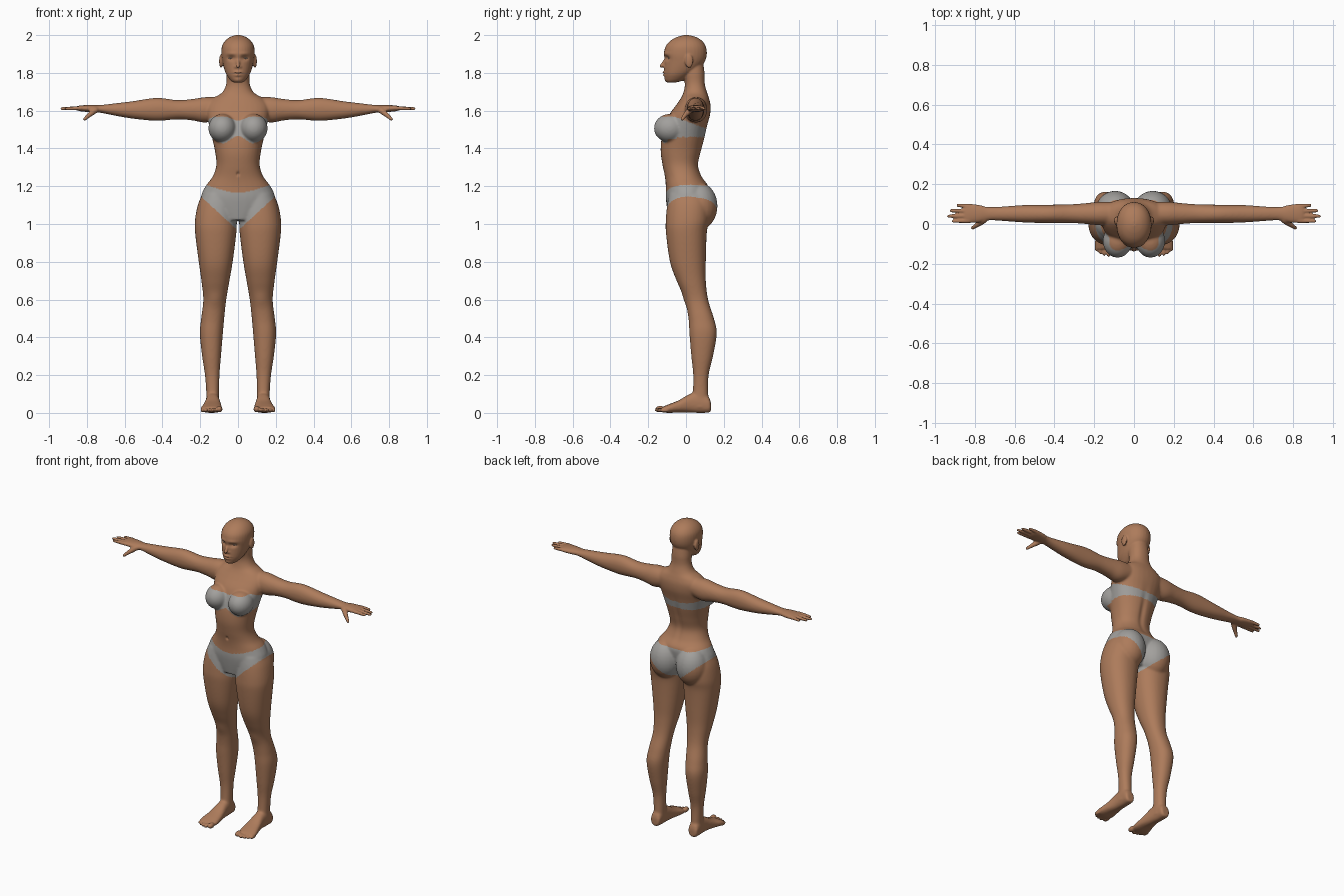
import bpy, bmesh, math
from mathutils import Vector, Matrix
from mathutils.bvhtree import BVHTree

if "Cube" in bpy.data.objects:
    bpy.data.objects.remove(bpy.data.objects["Cube"])

VOXEL = 0.005


def material(name, rgb):
    m = bpy.data.materials.new(name)
    m.diffuse_color = (*rgb, 1)
    m.use_nodes = True
    m.node_tree.nodes["Principled BSDF"].inputs["Base Color"].default_value = m.diffuse_color
    return m


skin = material("skin", (0.42, 0.20, 0.105))
cloth = material("grey_cloth", (0.36, 0.35, 0.335))
eye_mat = material("eye_pale", (0.50, 0.38, 0.31))

form = bmesh.new()


def spline(rows, steps=6):
    """Catmull-Rom through tuples of numbers."""
    pts = [rows[0]] + list(rows) + [rows[-1]]
    out = []
    for i in range(1, len(pts) - 2):
        for s in range(steps):
            t = s / steps
            out.append([0.5 * (2 * b + (c - a) * t + (2 * a - 5 * b + 4 * c - d) * t * t
                               + (3 * b - a - 3 * c + d) * t ** 3)
                        for a, b, c, d in zip(*pts[i - 1:i + 3])])
    return out + [list(rows[-1])]


def loft(axis, rows, side=1, power=2.2, n=32):
    """Rows are (position, a_min, a_max, b_min, b_max); rounded sections along an axis."""
    rings = []
    for t, a0, a1, b0, b1 in spline(rows):
        ring = []
        for k in range(n):
            ang = 2 * math.pi * k / n
            c, s = math.cos(ang), math.sin(ang)
            u = math.copysign(abs(c) ** (2 / power), c)
            v = math.copysign(abs(s) ** (2 / power), s)
            a = (a0 + a1) / 2 + u * (a1 - a0) / 2
            b = (b0 + b1) / 2 + v * (b1 - b0) / 2
            p = {"x": (t, b, a), "y": (a, t, b), "z": (a, b, t)}[axis]
            ring.append(form.verts.new((p[0] * side, p[1], p[2])))
        rings.append(ring)
    for r, q in zip(rings, rings[1:]):
        for k in range(n):
            form.faces.new((r[k], r[k - 1], q[k - 1], q[k]))
    form.faces.new(rings[0])
    form.faces.new(rings[-1])


def ball(center, radii, side=1, bm=None, rot=0.0):
    m = Matrix.Translation((center[0] * side, center[1], center[2])) @ \
        Matrix.Rotation(rot * side, 4, "Z") @ Matrix.Diagonal((*radii, 1))
    bmesh.ops.create_uvsphere(form if bm is None else bm, u_segments=24, v_segments=16,
                              radius=1, matrix=m)


def digit(p, q, r0, r1, side):
    """Tapered finger with round ends."""
    p, q = Vector((p[0] * side, *p[1:])), Vector((q[0] * side, *q[1:]))
    d = q - p
    m = Matrix.Translation((p + q) / 2) @ d.to_track_quat("Z", "Y").to_matrix().to_4x4()
    bmesh.ops.create_cone(form, cap_ends=True, segments=16, radius1=r0, radius2=r1,
                          depth=d.length, matrix=m)
    ball(p, (r0,) * 3)
    ball(q, (r1,) * 3)


# Torso and neck: height, half width, front, back
torso = [(1.02, .10, -.09, .07), (1.08, .17, -.10, .10), (1.14, .196, -.107, .115),
         (1.20, .172, -.107, .118), (1.25, .135, -.112, .085), (1.31, .115, -.124, .066),
         (1.38, .121, -.134, .08), (1.45, .136, -.13, .098), (1.52, .153, -.112, .113),
         (1.58, .165, -.088, .128), (1.63, .165, -.052, .13), (1.665, .135, -.028, .122),
         (1.695, .085, -.014, .112), (1.74, .063, -.006, .10), (1.80, .06, -.015, .098),
         (1.86, .055, -.02, .09)]
loft("z", [(z, -w, w, f, b) for z, w, f, b in torso])

# Head
head = [(1.748, .022, -.098, -.06), (1.76, .04, -.109, -.015), (1.79, .061, -.115, .03),
        (1.82, .073, -.116, .07), (1.86, .083, -.114, .10), (1.90, .088, -.117, .11),
        (1.94, .085, -.108, .105), (1.97, .068, -.083, .085), (1.99, .042, -.047, .052),
        (2.0, .012, -.012, .015)]
loft("z", [(z, -w, w, f, b) for z, w, f, b in head], power=2.1)

for s in (1, -1):
    # Ear, bust, glute
    ball((.09, .016, 1.862), (.010, .022, .036), s)
    ball((.083, -.085, 1.507), (.074, .085, .076), s)
    ball((.095, .068, 1.095), (.099, .099, .125), s)
    # Leg
    loft("z", [(1.16, .01, .188, -.09, .115), (1.10, .006, .213, -.10, .125),
               (1.02, .006, .228, -.107, .122), (.95, .009, .227, -.106, .11),
               (.80, .028, .208, -.085, .105), (.70, .045, .194, -.05, .105),
               (.60, .062, .184, -.006, .117), (.50, .073, .195, .013, .148),
               (.42, .08, .202, .018, .163), (.30, .09, .19, .028, .143),
               (.20, .098, .175, .038, .12), (.10, .10, .168, .035, .118),
               (.03, .10, .17, .025, .122)], s)
    # Foot and toes
    loft("y", [(.132, .115, .155, .012, .05), (.12, .104, .168, .002, .085),
               (.07, .10, .17, .0, .11), (.02, .096, .172, .002, .10),
               (-.04, .088, .184, .002, .066), (-.09, .084, .196, .0, .046),
               (-.125, .088, .194, .003, .032)], s, power=2.4)
    for x, y, r in ((.099, -.137, .017), (.127, -.14, .012), (.149, -.135, .011),
                    (.169, -.126, .011), (.187, -.113, .011)):
        ball((x, y, r + .003), (r, .027, r), s)
    # Arm and palm
    loft("x", [(.09, 1.56, 1.67, .0, .11), (.17, 1.537, 1.672, -.006, .112),
               (.24, 1.548, 1.662, .0, .105), (.32, 1.554, 1.656, .005, .099),
               (.43, 1.546, 1.668, .004, .097), (.56, 1.558, 1.65, .008, .095),
               (.66, 1.575, 1.638, .015, .088), (.73, 1.589, 1.63, .018, .086),
               (.78, 1.592, 1.63, .008, .096), (.83, 1.596, 1.628, .005, .102),
               (.852, 1.602, 1.624, .008, .098)], s, power=2.1)
    # Fingers and thumb
    for y0, y1, tip in ((.016, .014, .908), (.041, .039, .932), (.066, .067, .919),
                        (.089, .094, .885)):
        digit((.83, y0, 1.613), (tip, y1, 1.611), .012, .0085, s)
    digit((.755, .02, 1.603), (.79, -.006, 1.575), .018, .012, s)
    digit((.79, -.006, 1.575), (.812, -.02, 1.555), .012, .009, s)

# Nose
digit((0, -.107, 1.872), (0, -.128, 1.837), .008, .011, 1)

# Fuse the volumes into one continuous surface
bmesh.ops.recalc_face_normals(form, faces=form.faces)
mesh = bpy.data.meshes.new("form")
form.to_mesh(mesh)
form.free()
source = bpy.data.objects.new("form", mesh)
bpy.context.collection.objects.link(source)
mod = source.modifiers.new("fuse", "REMESH")
mod.mode, mod.voxel_size = "VOXEL", VOXEL
fused = bpy.data.meshes.new_from_object(
    source.evaluated_get(bpy.context.evaluated_depsgraph_get()))
bpy.data.objects.remove(source)
bm = bmesh.new()
bm.from_mesh(fused)

# Relax the joins, keeping fingers, toes and face crisp
fine = [v for v in bm.verts if abs(v.co.x) > .76 or v.co.z < .06 or v.co.z > 1.78]
rest = [v for v in bm.verts if not (abs(v.co.x) > .76 or v.co.z < .06 or v.co.z > 1.78)]
for verts, count in ((rest, 10), (fine, 2)):
    for _ in range(count):
        bmesh.ops.smooth_vert(bm, verts=verts, factor=.5, use_axis_x=True,
                              use_axis_y=True, use_axis_z=True)

# Soft sculpting: |x|, y, z, radii, push along y
sculpt = [(.036, -.11, 1.878, .022, .05, .013, .014),    # eye socket
          (.036, -.11, 1.902, .03, .05, .009, -.004),    # brow
          (.013, -.12, 1.832, .008, .04, .007, -.006),   # nostril
          (0, -.12, 1.803, .02, .04, .006, -.010),       # upper lip
          (0, -.12, 1.788, .017, .04, .006, -.009),      # lower lip
          (0, -.12, 1.7955, .022, .04, .003, .004),      # mouth line
          (0, -.11, 1.76, .02, .04, .012, -.004),        # chin
          (0, -.12, 1.265, .007, .05, .010, .010),       # navel
          (0, .08, 1.38, .018, .05, .13, -.008),         # spine
          (.12, -.01, .60, .04, .05, .04, -.006)]        # knee
for v in bm.verts:
    x, y, z = v.co
    for sx, sy, sz, rx, ry, rz, push in sculpt:
        d = ((abs(x) - sx) / rx) ** 2 + ((y - sy) / ry) ** 2 + ((z - sz) / rz) ** 2
        if d < 6:
            v.co.y += push * math.exp(-d)


def part_of(c):
    """Part name for a spot on the surface."""
    x, y, z = abs(c.x), c.y, c.z
    if x < .17 and 1.42 < z < 1.6:
        top = min(1.545 + .03 * min(1, x / .08), 1.568 - .38 * max(0, y + .06))
        low = 1.46
        if y < -.05:
            low = 1.47 - .042 * math.exp(-((x - .083) / .055) ** 2)
        if low < z < top:
            return "bra"
    if .94 < z < 1.23 and x < .3:
        edge = min(1, x / .17) ** 1.5
        top = 1.165 + .043 * edge if y < 0 else 1.195 + .013 * edge
        low = .965 + .92 * x if y < 0 else .98 + .84 * x
        if low < z < top:
            return "briefs"
    side = "left" if c.x > 0 else "right"
    if x > .75:
        return side + "_hand"
    if z < .10:
        return side + "_foot"
    return "head" if z > 1.80 else "body"


groups = {}
for f in bm.faces:
    f.smooth = True
    groups.setdefault(part_of(f.calc_center_median()), []).append(f)


def add_object(name, me, mat):
    me.materials.clear()
    me.materials.append(mat)
    bpy.context.collection.objects.link(bpy.data.objects.new(name, me))


for name, faces in groups.items():
    index, coords, polys = {}, [], []
    for f in faces:
        for v in f.verts:
            if v not in index:
                index[v] = len(coords)
                coords.append(v.co[:])
        polys.append([index[v] for v in f.verts])
    me = bpy.data.meshes.new(name)
    me.from_pydata(coords, [], polys)
    me.shade_smooth()
    add_object(name, me, cloth if name in ("bra", "briefs") else skin)

# Eyes, set on the face surface
tree = BVHTree.FromBMesh(bm)
for s, name in ((1, "left_eye"), (-1, "right_eye")):
    hit = tree.ray_cast(Vector((s * .04, -1, 1.879)), Vector((0, 1, 0)))[0]
    eye = bmesh.new()
    ball((.04, hit.y + .002, 1.879), (.014, .005, .005), s, eye, rot=.35)
    me = bpy.data.meshes.new(name)
    eye.to_mesh(me)
    eye.free()
    me.shade_smooth()
    add_object(name, me, eye_mat)
bm.free()
